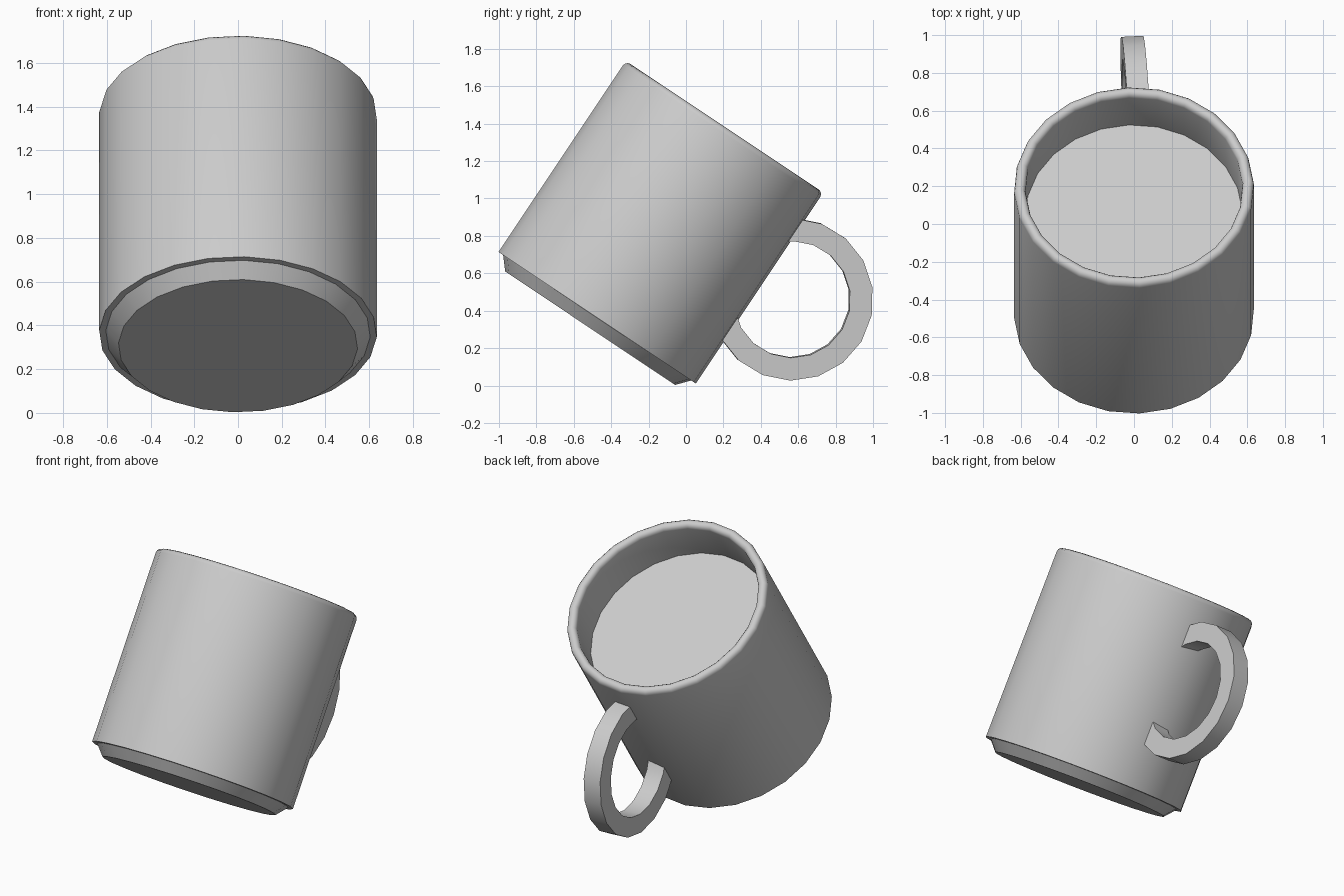
import bpy, bmesh, math
from mathutils import Matrix, Vector

if "Cube" in bpy.data.objects:
    bpy.data.objects.remove(bpy.data.objects["Cube"])

# Tilted frame shared by every part, origin at the base of the cup wall
TILT = Matrix.Translation((0, -0.475, 0.362)) @ Matrix.Rotation(math.radians(-33.7), 4, 'X')
TWIST = Matrix.Rotation(math.radians(2.6), 4, 'Z')

grey = bpy.data.materials.new("light_grey")
grey.use_nodes = True
colour = (0.6, 0.6, 0.6, 1)
grey.diffuse_color = colour
grey.node_tree.nodes["Principled BSDF"].inputs["Base Color"].default_value = colour


def finish(name, bm, local):
    bmesh.ops.remove_doubles(bm, verts=bm.verts, dist=0.0001)
    bmesh.ops.recalc_face_normals(bm, faces=bm.faces)
    mesh = bpy.data.meshes.new(name)
    bm.to_mesh(mesh)
    bm.free()
    obj = bpy.data.objects.new(name, mesh)
    bpy.context.collection.objects.link(obj)
    mesh.materials.append(grey)
    obj.matrix_world = TILT @ local
    bpy.ops.object.select_all(action='DESELECT')
    obj.select_set(True)
    bpy.context.view_layer.objects.active = obj
    bpy.ops.object.shade_smooth_by_angle(angle=math.radians(35))
    return obj


def revolve(profile, steps, closed=False):
    """Spin (radius, height) points around z."""
    bm = bmesh.new()
    verts = [bm.verts.new((r, 0, z)) for r, z in profile]
    pairs = list(zip(verts, verts[1:]))
    if closed:
        pairs.append((verts[-1], verts[0]))
    edges = [bm.edges.new(p) for p in pairs]
    bmesh.ops.spin(bm, geom=verts + edges, cent=(0, 0, 0), axis=(0, 0, 1),
                   angle=math.tau, steps=steps, use_duplicate=False)
    return bm


# Cup: foot, wall, rounded rim, inner wall and the flat surface inside
outer, inner, top = 0.635, 0.575, 1.228
lip = (outer - inner) / 2
rim = [(inner + lip + lip * math.cos(a), top - lip + lip * math.sin(a))
       for a in (math.pi * i / 6 for i in range(7))]
profile = [(0, -0.067), (0.547, -0.067), (0.605, 0), (outer, 0)] + rim + [(inner, 0.94), (0, 0.94)]
finish("cup", revolve(profile, 24), TWIST)

# Handle: square-edged ring, trimmed where it meets the wall
half = 0.058
bm = revolve([(0.312, -half), (0.434, -half), (0.434, half), (0.312, half)], 18, closed=True)
place = (Matrix.Translation((0.013, 0.81, 0.66)) @ Matrix.Rotation(math.radians(3.6), 4, 'Z')
         @ Matrix.Rotation(math.radians(2.4), 4, 'X')
         @ Matrix.Rotation(math.pi / 2, 4, 'Y') @ Matrix.Rotation(math.pi / 2, 4, 'Z'))
bm.transform(place)
bmesh.ops.remove_doubles(bm, verts=bm.verts, dist=0.0001)
cut = bmesh.ops.bisect_plane(bm, geom=bm.verts[:] + bm.edges[:] + bm.faces[:],
                             plane_co=Vector((0, 0.605, 0)), plane_no=Vector((0, 1, 0)),
                             clear_inner=True)
bmesh.ops.holes_fill(bm, edges=[e for e in bm.edges if e.is_boundary], sides=0)
finish("handle", bm, Matrix.Identity(4))
